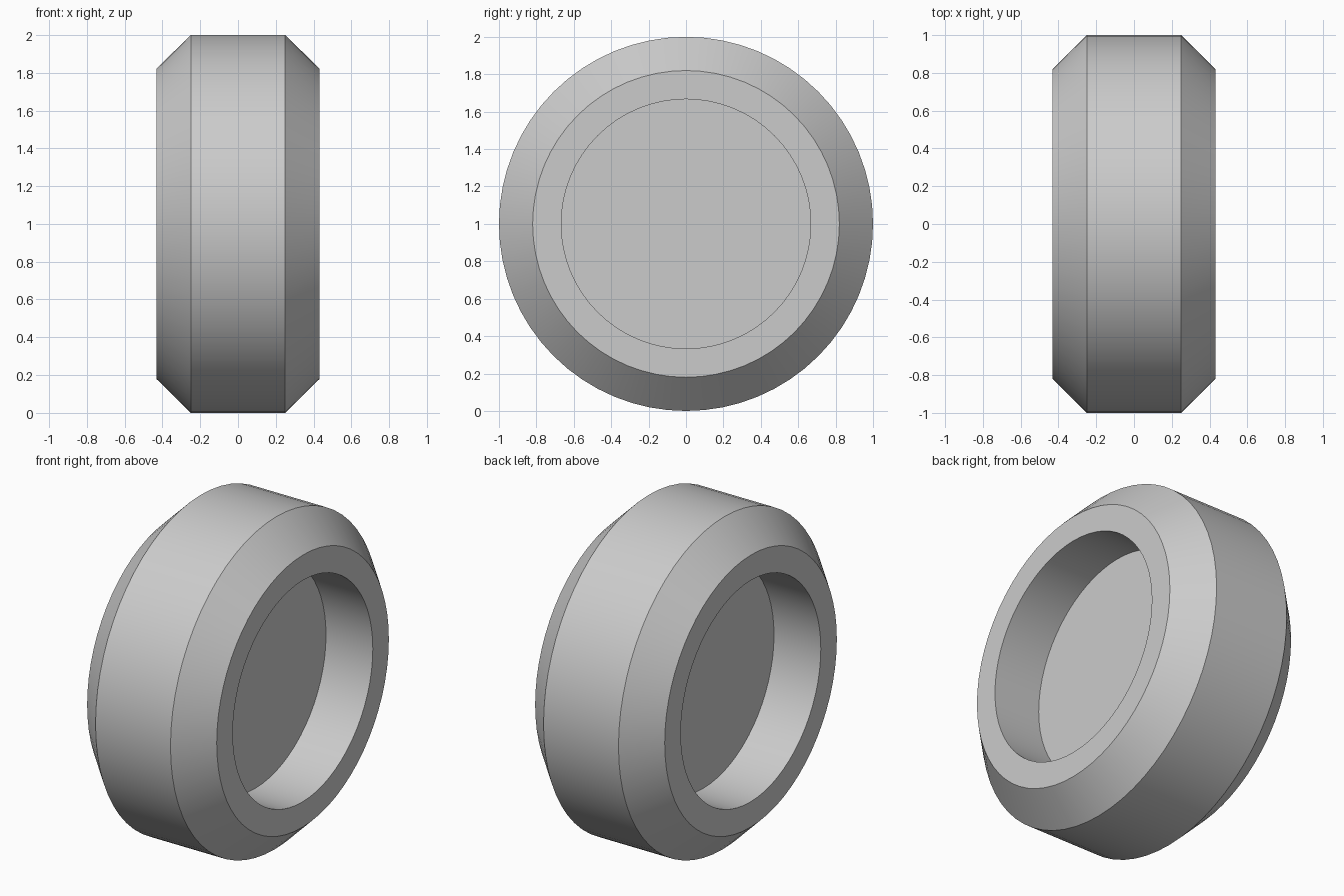
import bpy
import bmesh
import math
from mathutils import Matrix, Vector

cube = bpy.data.objects.get("Cube")
if cube:
    bpy.data.objects.remove(cube, do_unlink=True)

SEGMENTS = 64

# Plain grey rubber
grey = bpy.data.materials.new("plain grey")
grey.use_nodes = True
colour = (0.6, 0.6, 0.6, 1)
grey.diffuse_color = colour
grey.node_tree.nodes["Principled BSDF"].inputs["Base Color"].default_value = colour

# Half cross-section (x, radius): hub floor, recess wall, rim, chamfer, tread
half = [(0.12, 0), (0.12, 0.667), (0.432, 0.667), (0.432, 0.82), (0.25, 1)]
profile = half + [(-x, r) for x, r in reversed(half)]

# Revolve the cross-section around the axle
bm = bmesh.new()
verts = [bm.verts.new((x, 0, r)) for x, r in profile]
edges = [bm.edges.new(pair) for pair in zip(verts, verts[1:])]
bmesh.ops.spin(bm, geom=verts + edges, cent=(0, 0, 0), axis=(1, 0, 0),
               angle=math.tau, steps=SEGMENTS, use_merge=True)
bmesh.ops.remove_doubles(bm, verts=bm.verts, dist=0.0001)
bmesh.ops.recalc_face_normals(bm, faces=bm.faces)

# Stand the wheel on the ground
bmesh.ops.transform(bm, matrix=Matrix.Translation(Vector((0, 0, 1))), verts=bm.verts)
mesh = bpy.data.meshes.new("wheel")
bm.to_mesh(mesh)
bm.free()
mesh.materials.append(grey)
wheel = bpy.data.objects.new("wheel", mesh)
bpy.context.collection.objects.link(wheel)

# Round surfaces smooth, rim edges sharp
bpy.ops.object.select_all(action="DESELECT")
wheel.select_set(True)
bpy.context.view_layer.objects.active = wheel
bpy.ops.object.shade_smooth_by_angle(angle=math.radians(30))
